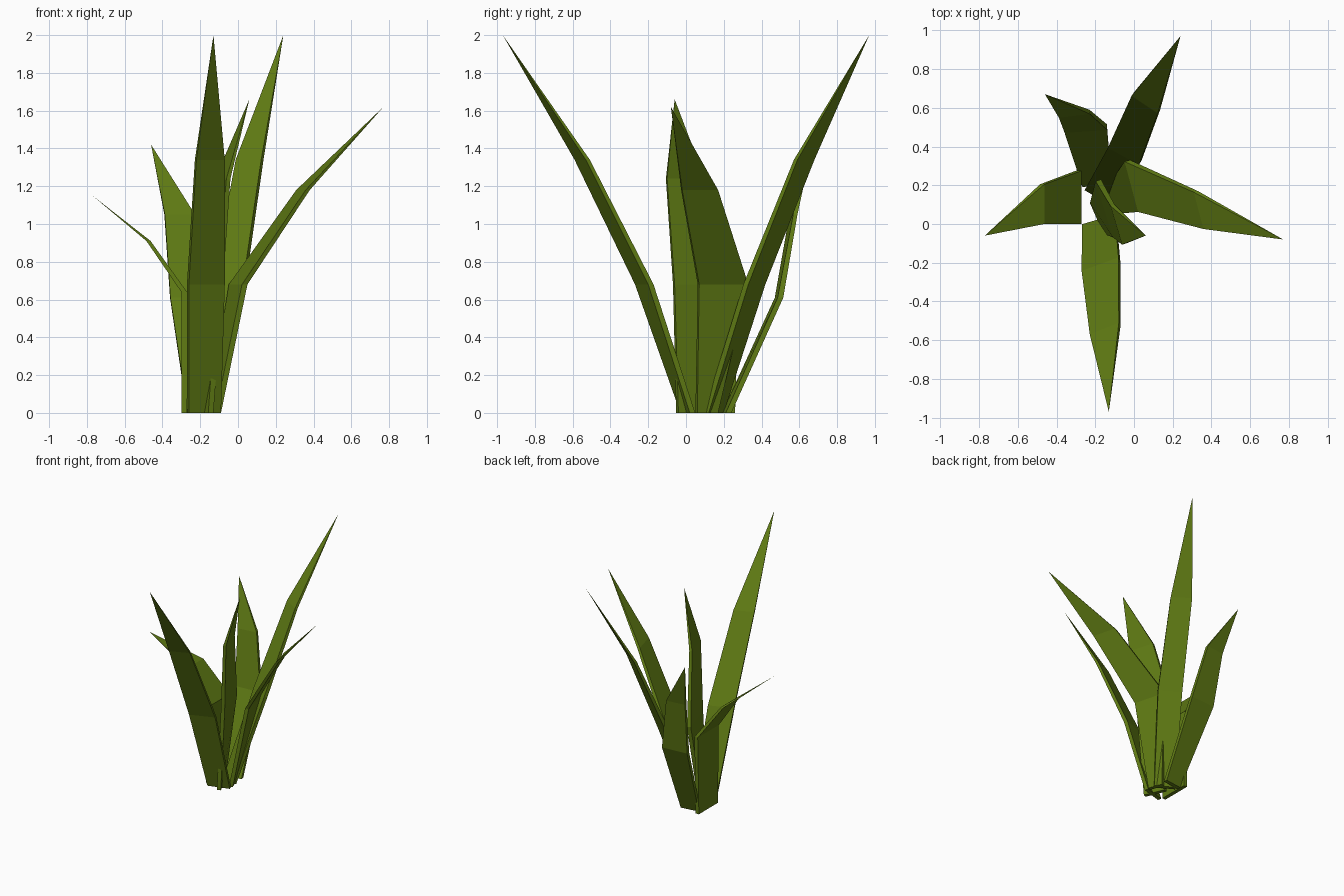
import bpy, bmesh
from mathutils import Vector

if "Cube" in bpy.data.objects:
    bpy.data.objects.remove(bpy.data.objects["Cube"])

green = bpy.data.materials.new("leaf green")
green.diffuse_color = (0.12, 0.205, 0.007, 1)
green.use_nodes = True
green.node_tree.nodes["Principled BSDF"].inputs["Base Color"].default_value = green.diffuse_color


def leaf(name, sections, tip, thick=0.03):
    """Tapered blade: each section is (z, outer left xy, outer right xy)."""
    bm = bmesh.new()
    rings = []
    for (z, l, r), t in zip(sections, (thick, thick, thick * 0.75)):
        l, r = Vector((*l, z)), Vector((*r, z))
        d = (r - l).normalized()
        inward = Vector((-d.y, d.x, 0)) * t
        rings.append([bm.verts.new(p) for p in (l, r, r + inward, l + inward)])
    for a, b in zip(rings, rings[1:]):
        for i in range(4):
            j = (i + 1) % 4
            bm.faces.new((a[i], a[j], b[j], b[i]))
    end = bm.verts.new(tip)
    for i in range(4):
        bm.faces.new((rings[-1][i], rings[-1][(i + 1) % 4], end))
    bm.faces.new(rings[0][::-1])
    bmesh.ops.recalc_face_normals(bm, faces=bm.faces)
    me = bpy.data.meshes.new(name)
    bm.to_mesh(me)
    bm.free()
    me.materials.append(green)
    bpy.context.collection.objects.link(bpy.data.objects.new(name, me))


# Tall leaves
leaf("front_leaf", [(0, (-0.26, -0.03), (-0.09, 0.02)),
                    (0.68, (-0.26, -0.27), (-0.07, -0.20)),
                    (1.34, (-0.22, -0.59), (-0.07, -0.53))], (-0.13, -0.97, 2.0))
leaf("back_leaf", [(0, (-0.10, 0.12), (-0.24, 0.20)),
                   (0.68, (0.04, 0.33), (-0.12, 0.42)),
                   (1.34, (0.135, 0.59), (0.0, 0.68))], (0.24, 0.97, 2.0))
# Medium leaves
leaf("right_leaf", [(0, (-0.09, 0.06), (-0.13, 0.17)),
                    (0.68, (0.05, 0.07), (-0.02, 0.33)),
                    (1.18, (0.38, -0.02), (0.33, 0.17))], (0.77, -0.08, 1.62))
leaf("inner_leaf", [(0, (-0.13, -0.04), (-0.20, 0.12)),
                    (0.68, (-0.08, -0.06), (-0.17, 0.23)),
                    (1.24, (-0.04, -0.10), (-0.10, 0.10))], (0.06, -0.06, 1.66))
# Short leaves
leaf("back_left_leaf", [(0, (-0.12, 0.24), (-0.27, 0.22)),
                        (0.61, (-0.14, 0.515), (-0.36, 0.50)),
                        (1.05, (-0.23, 0.59), (-0.39, 0.57))], (-0.46, 0.67, 1.42))
leaf("left_leaf", [(0, (-0.30, 0.26), (-0.30, 0.01)),
                   (0.64, (-0.30, 0.275), (-0.30, 0.0)),
                   (0.91, (-0.485, 0.205), (-0.485, 0.0))], (-0.77, -0.06, 1.15))
